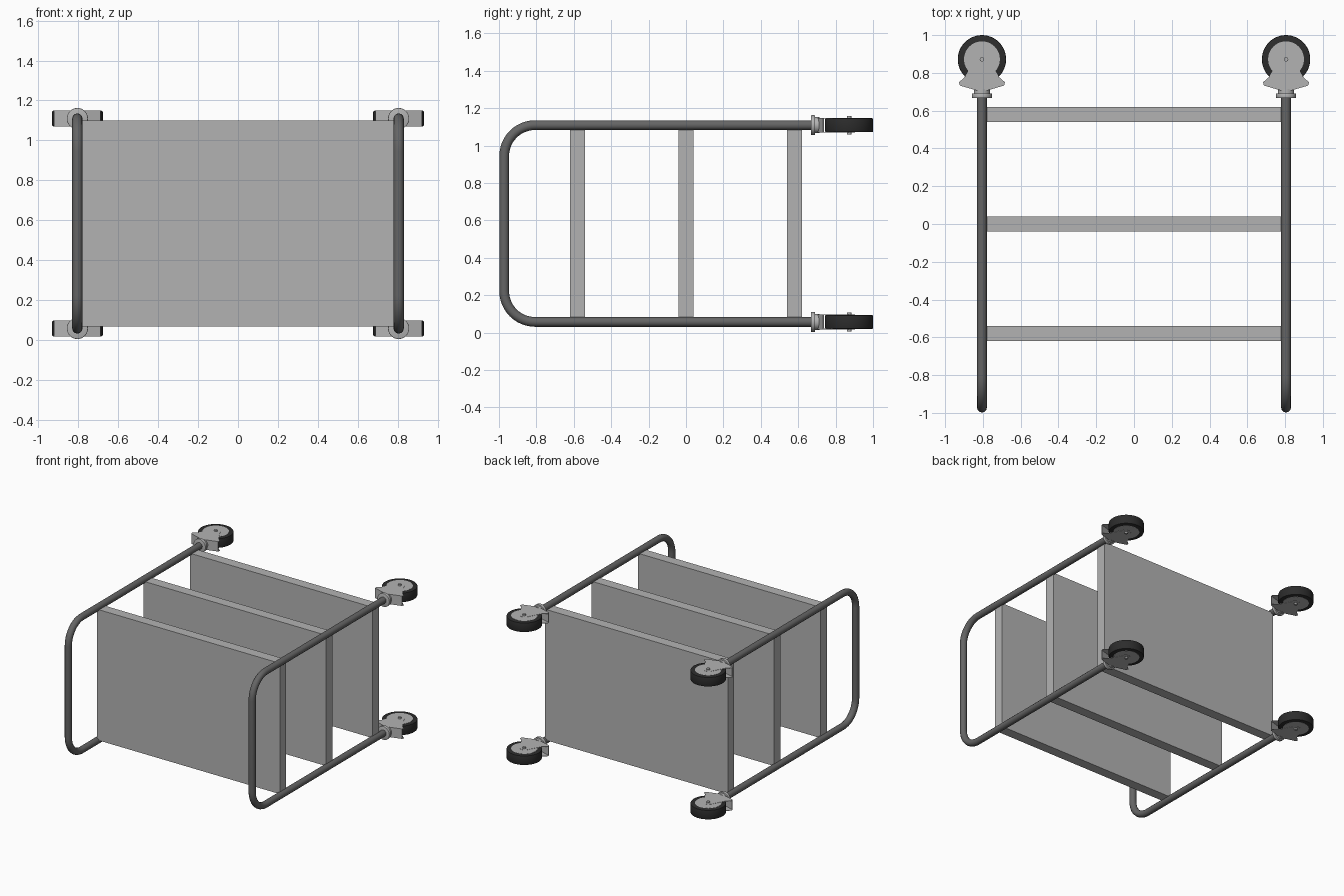
import bpy, bmesh, math
from mathutils import Vector

if "Cube" in bpy.data.objects:
    bpy.data.objects.remove(bpy.data.objects["Cube"])


def material(name, value):
    m = bpy.data.materials.new(name)
    m.use_nodes = True
    colour = (value, value, value, 1)
    m.diffuse_color = colour
    m.node_tree.nodes["Principled BSDF"].inputs["Base Color"].default_value = colour
    return m


PANEL = material("light grey panel", 0.45)
TUBE = material("dark grey tube", 0.13)
STEEL = material("caster steel", 0.45)
RUBBER = material("black rubber", 0.025)

X = 0.805                # tube centre line
Z_LOW, Z_HIGH = 0.057, 1.109


def add(name, bm, mat, loc=(0, 0, 0), smooth=False):
    bmesh.ops.recalc_face_normals(bm, faces=bm.faces)
    mesh = bpy.data.meshes.new(name)
    bm.to_mesh(mesh)
    bm.free()
    obj = bpy.data.objects.new(name, mesh)
    obj.location = loc
    bpy.context.collection.objects.link(obj)
    mesh.materials.append(mat)
    if smooth:
        shade(obj)
    return obj


def shade(obj):
    bpy.ops.object.select_all(action="DESELECT")
    obj.select_set(True)
    bpy.context.view_layer.objects.active = obj
    bpy.ops.object.shade_smooth_by_angle(angle=math.radians(35))


def box(name, size, loc, mat):
    bm = bmesh.new()
    bmesh.ops.create_cube(bm, size=1)
    bmesh.ops.scale(bm, vec=size, verts=bm.verts)
    return add(name, bm, mat, loc)


def disc(name, radius, depth, loc, mat, along_y=False, bevel=0, sides=32):
    bm = bmesh.new()
    bmesh.ops.create_cone(bm, cap_ends=True, segments=sides, radius1=radius,
                          radius2=radius, depth=depth)
    if bevel:
        rims = [e for e in bm.edges if abs(e.verts[0].co.z - e.verts[1].co.z) < 1e-5]
        bmesh.ops.bevel(bm, geom=rims, offset=bevel, segments=2, affect="EDGES", profile=0.5)
    obj = add(name, bm, mat, loc, True)
    if along_y:
        obj.rotation_euler.x = math.pi / 2
    return obj


def plate(name, half, depth, loc, mat):
    """Flat plate mirrored across its own x = 0, extruded along z."""
    outline = half + [(-x, y) for x, y in reversed(half) if x > 0]
    bm = bmesh.new()
    face = bm.faces.new([bm.verts.new((x, y, -depth / 2)) for x, y in outline])
    out = bmesh.ops.extrude_face_region(bm, geom=[face])
    verts = [g for g in out["geom"] if isinstance(g, bmesh.types.BMVert)]
    bmesh.ops.translate(bm, vec=(0, 0, depth), verts=verts)
    return add(name, bm, mat, loc)


def tube(name, points, radius, mat):
    curve = bpy.data.curves.new(name, "CURVE")
    curve.dimensions = "3D"
    curve.bevel_depth = radius
    curve.bevel_resolution = 4
    curve.use_fill_caps = True
    spline = curve.splines.new("POLY")
    spline.points.add(len(points) - 1)
    for p, co in zip(spline.points, points):
        p.co = (*co, 1)
    obj = bpy.data.objects.new(name, curve)
    bpy.context.collection.objects.link(obj)
    curve.materials.append(mat)
    bpy.ops.object.select_all(action="DESELECT")
    obj.select_set(True)
    bpy.context.view_layer.objects.active = obj
    bpy.ops.object.convert(target="MESH")
    shade(bpy.context.object)


def caster(label, x, z):
    # Swivel bearing at the tube end
    disc(label + "_flange", 0.053, 0.024, (x, 0.679, z), STEEL, True, 0.003)
    disc(label + "_collar", 0.043, 0.026, (x, 0.702, z), STEEL, True)
    # Wheel
    disc(label + "_tyre", 0.128, 0.074, (x, 0.872, z), RUBBER, bevel=0.005, sides=48)
    disc(label + "_hub", 0.095, 0.0755, (x, 0.872, z), STEEL, sides=40)
    disc(label + "_axle", 0.012, 0.1, (x, 0.872, z), STEEL, sides=16)
    # Fork: bent crown and two cheeks
    crown = [(0, 0.706), (0.025, 0.706), (0.117, 0.733), (0.117, 0.739),
             (0.025, 0.712), (0, 0.712)]
    cheek = [(0, 0.706), (0.025, 0.706), (0.117, 0.733), (0.122, 0.75), (0.09, 0.778),
             (0.068, 0.817), (0.05, 0.85), (0.032, 0.885), (0.015, 0.9), (0, 0.903)]
    plate(label + "_fork_crown", crown, 0.076, (x, 0, z), STEEL)
    for side, s in (("lower", -1), ("upper", 1)):
        plate(f"{label}_fork_{side}_cheek", cheek, 0.003, (x, 0, z + s * 0.0378), STEEL)


# Side frames: a bent tube on each side
BEND, FRONT, END = 0.165, -0.972, 0.68
for side, x in (("left", X), ("right", -X)):
    path = [Vector((x, END, Z_LOW))]
    for zc, start in ((Z_LOW + BEND, -90), (Z_HIGH - BEND, 180)):
        for i in range(13):
            sweep = i * 7.5
            a = math.radians(-90 - sweep if start == -90 else 180 - sweep)
            path.append(Vector((x, FRONT + BEND + BEND * math.cos(a), zc + BEND * math.sin(a))))
    path.append(Vector((x, END, Z_HIGH)))
    tube(side + "_frame_tube", path, 0.026, TUBE)
    for level, z in (("low", Z_LOW), ("high", Z_HIGH)):
        caster(f"{side}_{level}_caster", x, z)

# Three shelves between the frames
for name, y in (("top_shelf", -0.58), ("middle_shelf", 0.0), ("bottom_shelf", 0.58)):
    box(name, (1.6, 0.08, 1.035), (0, y, 0.583), PANEL)
